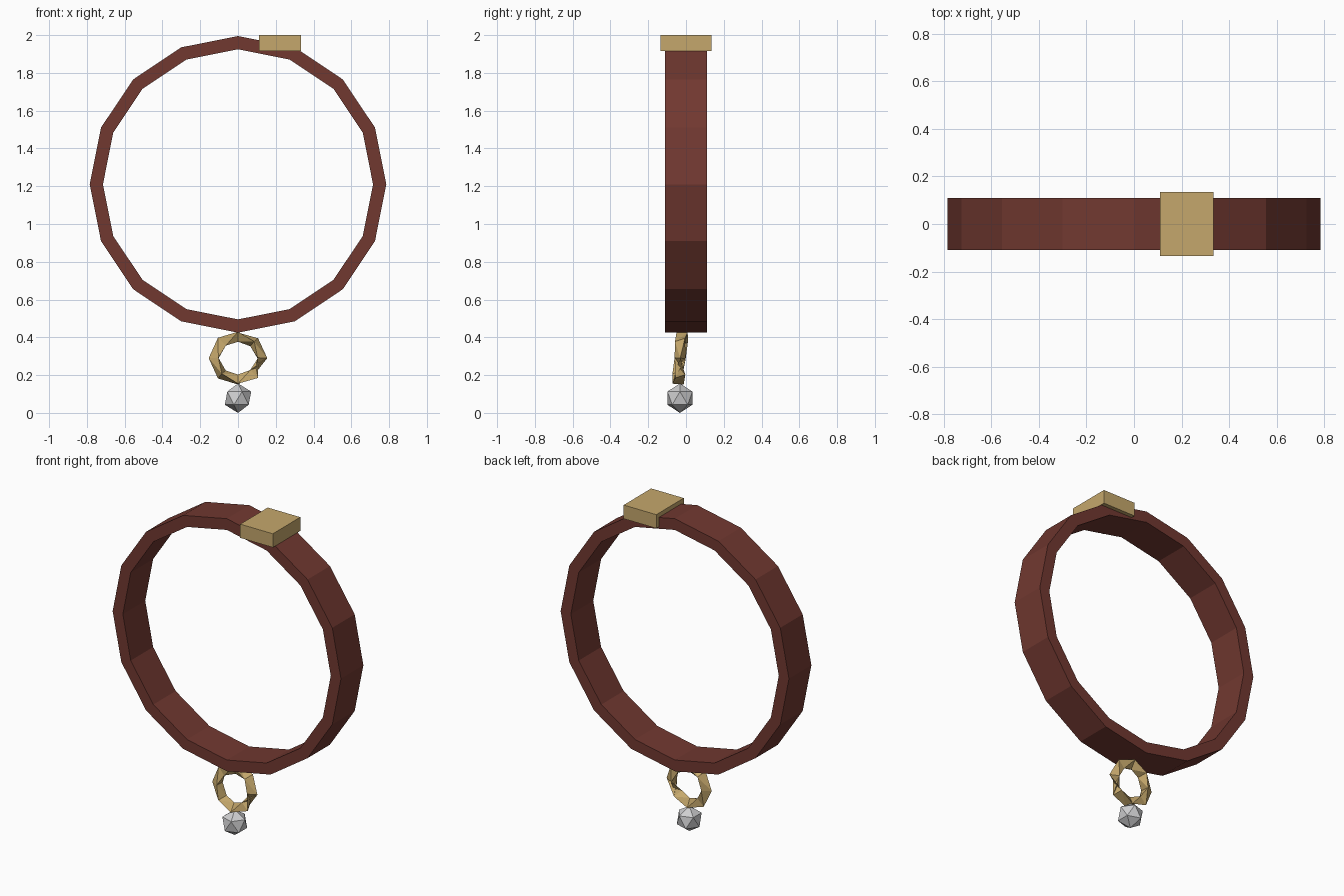
import bpy, bmesh, math
from mathutils import Matrix, Vector

if "Cube" in bpy.data.objects:
    bpy.data.objects.remove(bpy.data.objects["Cube"])


def material(name, rgb):
    m = bpy.data.materials.new(name)
    m.diffuse_color = (*rgb, 1.0)
    m.use_nodes = True
    m.node_tree.nodes["Principled BSDF"].inputs["Base Color"].default_value = m.diffuse_color
    return m


leather = material("brown_leather", (0.165, 0.040, 0.030))
brass = material("brass", (0.56, 0.39, 0.15))
silver = material("silver", (0.62, 0.62, 0.63))


def finish(name, bm, mat, matrix=Matrix()):
    bmesh.ops.recalc_face_normals(bm, faces=bm.faces)
    bm.transform(matrix)
    mesh = bpy.data.meshes.new(name)
    bm.to_mesh(mesh)
    bm.free()
    mesh.materials.append(mat)
    ob = bpy.data.objects.new(name, mesh)
    bpy.context.collection.objects.link(ob)
    return ob


def ring(segments, section, triangulate=False):
    """Closed hoop in the XZ plane; section(i) gives (radius, y) points."""
    bm = bmesh.new()
    loops = []
    for i in range(segments):
        a = 2 * math.pi * i / segments
        loops.append([bm.verts.new((r * math.cos(a), y, r * math.sin(a)))
                      for r, y in section(i)])
    n = len(loops[0])
    for i, loop in enumerate(loops):
        nxt = loops[(i + 1) % segments]
        for j in range(n):
            k = (j + 1) % n
            bm.faces.new((loop[j], loop[k], nxt[k], nxt[j]))
    if triangulate:
        bmesh.ops.triangulate(bm, faces=bm.faces)
    return bm


# Flat leather band
band = ring(16, lambda i: [(0.785, -0.11), (0.785, 0.11), (0.715, 0.11), (0.715, -0.11)])
finish("collar_band", band, leather, Matrix.Translation((0, 0, 1.21)))

# Block buckle on top
bm = bmesh.new()
bmesh.ops.create_cube(bm, size=1.0)
bmesh.ops.scale(bm, vec=Vector((0.224, 0.27, 0.085)), verts=bm.verts)
finish("buckle", bm, brass, Matrix.Translation((0.222, 0, 1.9575)))


# Twisted three-sided hanging ring, one third of a turn per four sections
def twisted(i):
    pts = []
    for j in range(3):
        a = math.radians(120 * j + 30 * i)
        pts.append((0.121 + 0.034 * math.cos(a), 0.034 * math.sin(a)))
    return pts


finish("hanging_ring", ring(8, twisted, True), brass,
       Matrix.Translation((0, -0.031, 0.29)) @ Matrix.Rotation(math.radians(-4.5), 4, 'X'))

# Faceted charm
bm = bmesh.new()
bmesh.ops.create_icosphere(bm, subdivisions=1, radius=0.078)
finish("charm", bm, silver, Matrix.Translation((0, -0.032, 0.078)))
